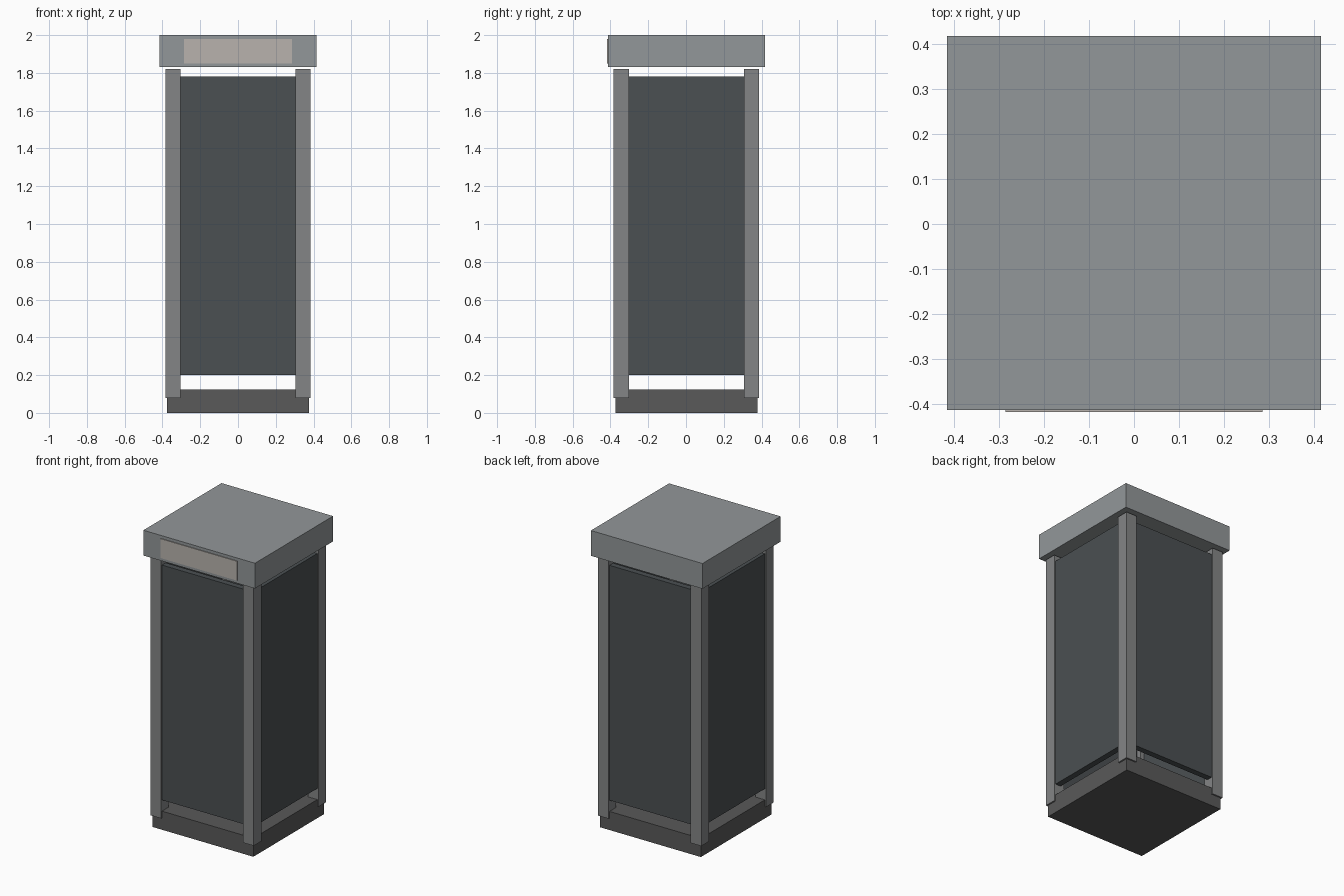
import bpy
from mathutils import Matrix
from math import pi

if "Cube" in bpy.data.objects:
    bpy.data.objects.remove(bpy.data.objects["Cube"])

DY = 0.0025  # body sits slightly back so the sign plate keeps the model centred


def material(name, rgb):
    m = bpy.data.materials.new(name)
    m.diffuse_color = (*rgb, 1)
    m.use_nodes = True
    m.node_tree.nodes["Principled BSDF"].inputs["Base Color"].default_value = m.diffuse_color
    return m


roof_grey = material("roof_grey", (0.29, 0.31, 0.32))
post_grey = material("post_grey", (0.23, 0.235, 0.24))
panel_dark = material("panel_dark", (0.07, 0.08, 0.085))
base_dark = material("base_dark", (0.10, 0.10, 0.10))
sign_beige = material("sign_beige", (0.48, 0.45, 0.42))


def box(name, lo, hi, mat, turn=0.0):
    """Box between two corners, turned about the vertical axis of the body."""
    bpy.ops.mesh.primitive_cube_add(size=1)
    ob = bpy.context.object
    ob.name = name
    size = [b - a for a, b in zip(lo, hi)]
    mid = [(a + b) / 2 for a, b in zip(lo, hi)]
    ob.data.transform(Matrix.Translation((0, DY, 0)) @ Matrix.Rotation(turn, 4, 'Z')
                      @ Matrix.Translation(mid) @ Matrix.Diagonal((*size, 1)))
    ob.data.materials.append(mat)
    return ob


# plinth and roof slab
box("base", (-0.375, -0.375, 0), (0.375, 0.375, 0.125), base_dark)
box("roof", (-0.415, -0.415, 1.83), (0.415, 0.415, 2.0), roof_grey)

# four corner posts and four recessed wall panels
for i, side in enumerate(("front", "right", "back", "left")):
    box(f"{side}_post", (0.305, -0.385, 0.08), (0.385, -0.305, 1.82), post_grey, i * pi / 2)
    box(f"{side}_panel", (-0.305, -0.375, 0.2), (0.305, -0.335, 1.78), panel_dark, i * pi / 2)

# blank sign plate on the roof front
box("sign_plate", (-0.285, -0.42, 1.85), (0.285, -0.41, 1.98), sign_beige)
